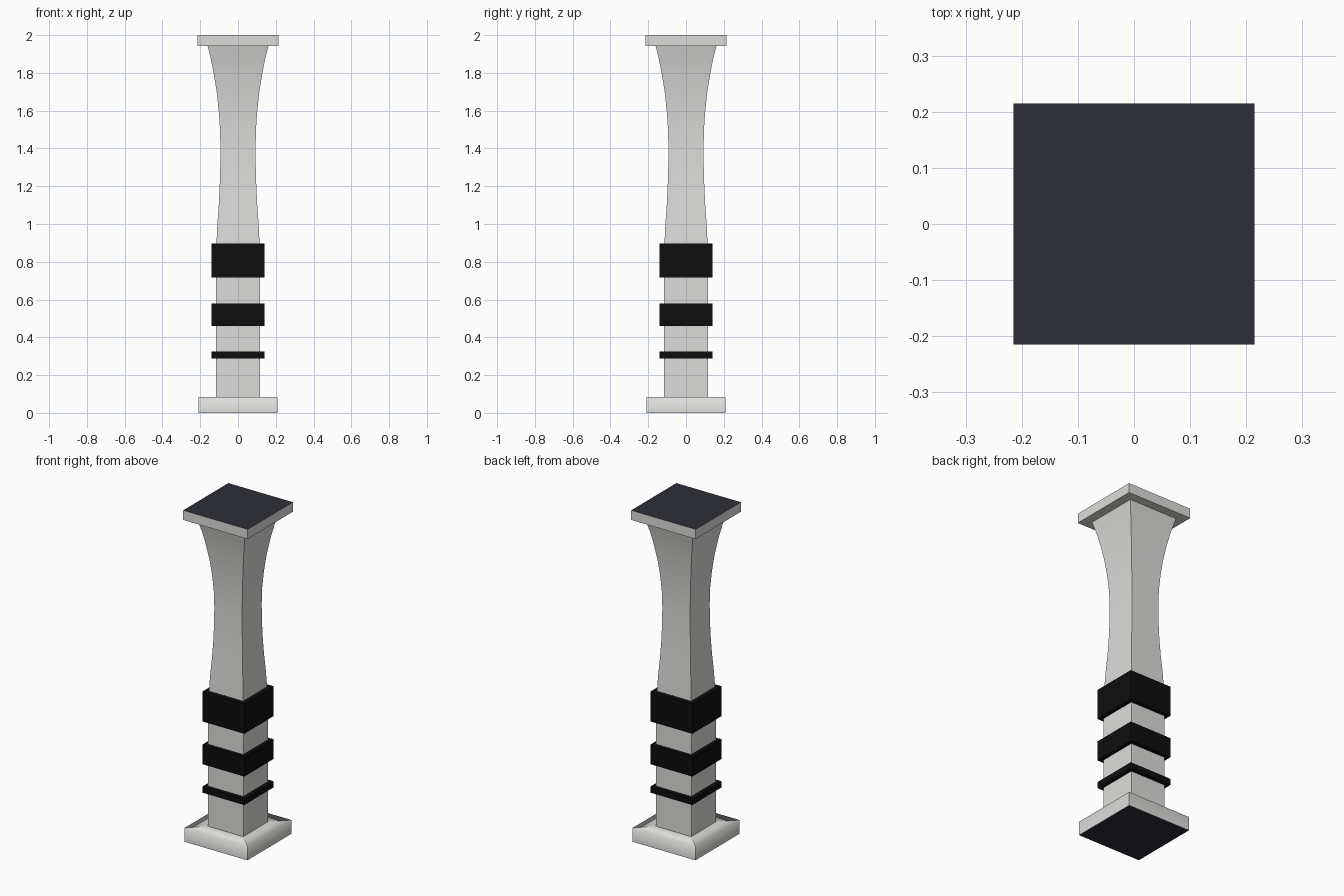
import bpy, bmesh

if "Cube" in bpy.data.objects:
    bpy.data.objects.remove(bpy.data.objects["Cube"])


def mat(name, rgb):
    m = bpy.data.materials.new(name)
    m.diffuse_color = (*rgb, 1)
    m.use_nodes = True
    m.node_tree.nodes["Principled BSDF"].inputs["Base Color"].default_value = m.diffuse_color
    return m


STONE = mat("pale_stone", (0.72, 0.72, 0.71))
BLACK = mat("black_band", (0.004, 0.004, 0.004))
DARK = mat("dark_slate", (0.027, 0.027, 0.038))


def square_loft(name, profile, mats, smooth=False, dark_end=None, ends=True):
    """Stack square rings (half width, z); corners stay sharp."""
    bm = bmesh.new()
    rings = [[bm.verts.new((sx * h, sy * h, z))
              for sx, sy in ((-1, -1), (1, -1), (1, 1), (-1, 1))] for h, z in profile]
    for a, b in zip(rings, rings[1:]):
        for i in range(4):
            j = (i + 1) % 4
            f = bm.faces.new((a[i], a[j], b[j], b[i]))
            f.smooth = smooth
            bm.edges.get((a[i], b[i])).smooth = False
    if ends:
        bottom = bm.faces.new(rings[0][::-1])
        top = bm.faces.new(rings[-1])
        for f in (bottom, top):
            for e in f.edges:
                e.smooth = False
        if dark_end == "bottom":
            bottom.material_index = 1
        elif dark_end == "top":
            top.material_index = 1
    me = bpy.data.meshes.new(name)
    bm.to_mesh(me)
    bm.free()
    for m in mats:
        me.materials.append(m)
    ob = bpy.data.objects.new(name, me)
    bpy.context.collection.objects.link(ob)
    return ob


# Base plinth, softly shaded over its top rim, dark underside
square_loft("base", [(0.21, 0), (0.21, 0.083), (0.117, 0.083)],
            [STONE, DARK], smooth=True, dark_end="bottom")

# Straight lower shaft
square_loft("lower_shaft", [(0.117, 0.08), (0.117, 0.8)], [STONE])

# Waisted upper shaft flaring out to the cap
square_loft("upper_shaft",
            [(0.117, 0.80), (0.114, 0.90), (0.109, 1.0), (0.102, 1.1), (0.097, 1.2),
             (0.094, 1.3), (0.093, 1.4), (0.095, 1.5), (0.102, 1.6), (0.113, 1.7),
             (0.129, 1.8), (0.143, 1.87), (0.161, 1.942)], [STONE], smooth=True)

# Black bands, growing taller upwards
for label, z0, z1 in (("low", 0.288, 0.325), ("middle", 0.46, 0.578), ("high", 0.718, 0.898)):
    square_loft(label + "_band", [(0.14, z0), (0.14, z1)], [BLACK])

# Cap slab with dark top
square_loft("cap", [(0.215, 1.942), (0.215, 2.0)], [STONE, DARK], dark_end="top")
